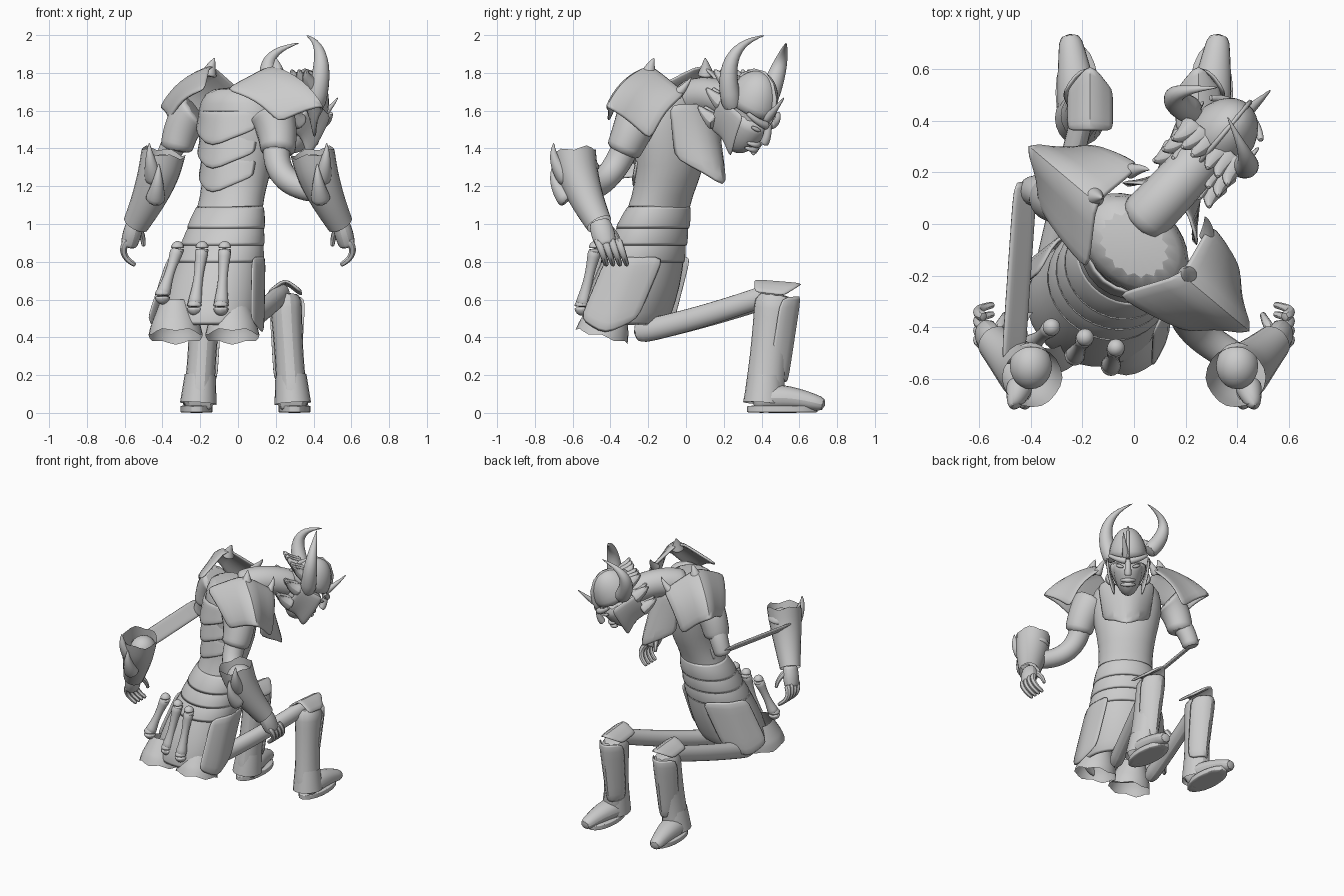
import bpy, bmesh
from math import sin, cos, pi, radians
from mathutils import Matrix, Vector

if "Cube" in bpy.data.objects:
    bpy.data.objects.remove(bpy.data.objects["Cube"])

shade = (0.6, 0.6, 0.6, 1)
grey = bpy.data.materials.new("plain grey")
grey.use_nodes = True
grey.diffuse_color = shade
grey.node_tree.nodes["Principled BSDF"].inputs["Base Color"].default_value = shade


def mix(a, b, t):
    return a + (b - a) * t


def body(z):
    """Frame of the leaning, twisting trunk at a height."""
    drop = max(0, 1.3 - z)
    place = Matrix.Translation((-drop / 5, -.08 - .3 * drop, 0))
    return place @ Matrix.Rotation(radians(18 * drop - 40), 4, 'Z')


SAME = Matrix.Identity(4)
FLIP = Matrix.Scale(-1, 4, (1, 0, 0))
SIDES = (SAME, FLIP)
LEGS = (SAME, Matrix.Translation((.08, 0, 0)) @ FLIP)
CHEST, HIPS = body(1.4), body(.6)
HEAD = (Matrix.Translation((.33, .33, 1.6)) @ Matrix.Rotation(radians(-40), 4, 'Z')
        @ Matrix.Rotation(radians(-30), 4, 'X'))


def skin(name, rows, closed, caps=False, frame=SAME, thick=0):
    """Join rows of points into a smooth surface."""
    bm = bmesh.new()
    grid = [[bm.verts.new(frame @ Vector(p)) for p in row] for row in rows]
    for a, b in zip(grid, grid[1:]):
        for i in range(0 if closed else 1, len(a)):
            bm.faces.new((a[i - 1], a[i], b[i], b[i - 1]))
    if caps:
        bm.faces.new(grid[0])
        bm.faces.new(grid[-1])
    bmesh.ops.recalc_face_normals(bm, faces=bm.faces)
    mesh = bpy.data.meshes.new(name)
    bm.to_mesh(mesh)
    bm.free()
    mesh.materials.append(grey)
    ob = bpy.data.objects.new(name, mesh)
    bpy.context.collection.objects.link(ob)
    if thick:
        shell = ob.modifiers.new("thickness", 'SOLIDIFY')
        shell.thickness, shell.offset = thick, 0
    ob.modifiers.new("smooth", 'SUBSURF').levels = 1
    ob.modifiers["smooth"].render_levels = 1
    bpy.ops.object.select_all(action='DESELECT')
    ob.select_set(True)
    bpy.context.view_layer.objects.active = ob
    bpy.ops.object.shade_smooth_by_angle(angle=radians(40))


def sheet(name, rule, frame=SAME, thick=.02, half=2):
    """Bent plate: the rule maps s across and t along to a point."""
    rows = [[rule(s / half, t / 4) for s in range(-half, half + 1)] for t in range(5)]
    skin(name, rows, closed=False, frame=frame, thick=thick)


def trunk(name, rings, caps=True, thick=0, n=16):
    """Rings of height, half width and half depth around the trunk."""
    turns = [2 * pi * i / n for i in range(n)]
    rows = [[body(z) @ Vector((w * cos(a), d * sin(a), z)) for a in turns] for z, w, d in rings]
    skin(name, rows, closed=True, caps=caps, thick=thick)


def dome(name, width, depth, height, frame, n=12):
    """Half ellipsoid rising or hanging from the frame's origin."""
    turns = [2 * pi * i / n for i in range(n)]
    rows = []
    for k in range(6):
        a = k * pi / 11
        rows.append([(width * cos(a) * cos(b), depth * cos(a) * sin(b), height * sin(a)) for b in turns])
    skin(name, rows, closed=True, caps=True, frame=frame)


def limb(name, path, radius, tip=1, swell=0, flat=1, frame=SAME, caps=True, ragged=0, n=10):
    """Tapering tube along the bezier curve of a few control points."""
    def at(t):
        pts = [Vector(p) for p in path]
        while len(pts) > 1:
            pts = [a.lerp(b, t) for a, b in zip(pts, pts[1:])]
        return pts[0]
    rows, steps, u = [], 7, None
    for k in range(steps + 1):
        t = k / steps
        d = (at(t + .01) - at(t - .01)).normalized()
        if u is None:
            u = d.cross((0, 0, 1) if abs(d.z) < .9 else (0, 1, 0))
        u = (u - d * u.dot(d)).normalized()
        v = u.cross(d)
        r = radius * mix(1, tip, t) * (1 + swell * sin(pi * t))
        jag = ragged if k == 0 else 0
        rows.append([at(t) - d * jag * (i % 2) + r * (u * flat * cos(2 * pi * i / n) + v * sin(2 * pi * i / n))
                     for i in range(n)])
    skin(name, rows, closed=True, caps=caps, frame=frame)


# trunk, neck and skirt
trunk("torso", [(.8, .22, .18), (1, .2, .16), (1.15, .18, .15), (1.3, .2, .17),
                (1.5, .25, .18), (1.65, .24, .17), (1.73, .16, .13)])
limb("neck", [(.02, 0, 1.65), (.14, .12, 1.72), (.28, .28, 1.62)], .11, tip=.9)
trunk("skirt", [(.46, .26, .22), (.6, .26, .23), (.75, .24, .22), (.95, .21, .17)], caps=False, thick=.02)

# waist faulds, each flaring over the next
for k in range(3):
    z, w = 1.1 - k * .09, .19 + k * .015
    trunk("waist_fauld", [(z - .13, w + .03, w), (z, w, w - .04)], caps=False, thick=.015)

# ragged cuffs at the skirt hem
for x in (-.33, -.03):
    limb("hem_cuff", [(x, -.44, .43), (x, -.4, .58)], .15, tip=.6, caps=False, ragged=.05, n=12)

# breastplate with a centre ridge and pointed lower edge
sheet("breastplate", lambda s, t: (.2 * s * (1 - t / 5), .15 + (.1 + t / 8) * (1 - s * s),
                                   1.64 - t * (.46 - .16 * abs(s))), CHEST)

# overlapping chevron plates down the back
for k in range(4):
    sheet("back_plate", lambda s, t: ((.21 - k * .01) * s, -.19 + s * s / 8 - .03 * t,
                                      1.6 - k / 8 - t * (.2 - abs(s) / 10)), CHEST)

# side tassets with a pointed hem
for side in SIDES:
    sheet("tasset", lambda s, t: (.25 + .06 * t - max(s, 0) / 10, .13 + .15 * s - .13 * t,
                                  .83 - t * (.42 - abs(s) / 12)), HIPS @ side)

# bones hanging from the belt
for x, y, lean, low in ((-.32, -.4, -.08, .62), (-.19, -.44, -.04, .56), (-.07, -.48, -.02, .56)):
    top, end = Vector((x, y, .87)), Vector((x + lean, y - .07, low))
    limb("hanging_bone", [top, end], .042, tip=1.1, swell=-.4)
    for p, size in ((top, .04), (end, .046)):
        for up in (size, -size):
            dome("bone_knuckle", size, size, up, Matrix.Translation(p), n=8)


def pauldron(s, t):
    """Domed shoulder plate with a raised crest and an outer point."""
    front, back, bulge = max(s, 0), max(-s, 0), .03 * sin(pi * t)
    lat = mix(.21 - .04 * front - .15 * back, .6 - .22 * abs(s) ** .6, t)
    z = mix(1.85 - .16 * front - .14 * back, 1.63 - .2 * front - .1 * back, t)
    return lat + bulge, .03 + s * mix(.23, .15, t) * (1 + bulge), z + bulge


for side in SIDES:
    sheet("pauldron", pauldron, CHEST @ side, thick=.025, half=3)
    limb("crest_spike", [(.24, .04, 1.78), (.23, .05, 1.84), (.21, .06, 1.88)], .05, tip=.05, frame=CHEST @ side)
    limb("corner_spike", [(.2, .2, 1.68), (.17, .25, 1.73), (.14, .26, 1.78)], .035, tip=.05, frame=CHEST @ side)

# arms, one bent forward and one stretched far back
limb("left_sleeve", [(.17, -.24, 1.6), (.22, -.28, 1.5), (.21, -.34, 1.37)], .13, tip=.75)
limb("left_arm", [(.21, -.3, 1.45), (.16, -.4, 1.2), (.43, -.54, 1.17)], .08, tip=.8)
limb("right_sleeve", [(-.22, .08, 1.6), (-.3, .1, 1.55), (-.33, .1, 1.38)], .12, tip=.75)
limb("right_arm", [(-.32, .1, 1.45), (-.36, .13, 1.4), (-.4, .13, 1.28)], .075, tip=.8)
sheet("right_forearm", lambda s, t: (-.42 - t / 20 - .045 * s, .17 - .72 * t, 1.33 - t / 15 + .04 * s))

# gauntlets and hands
for side in SIDES:
    limb("gauntlet_cuff", [(.4, -.59, 1.35), (.43, -.57, 1.2), (.54, -.46, 1)], .125, tip=.6, swell=.06,
         frame=side, caps=False, ragged=.06)
    dome("elbow_guard", .09, .1, .09, side @ Matrix.Translation((.4, -.55, 1.28)))
    for x, z in ((.47, 1.43), (.42, 1.32)):
        limb("gauntlet_spike", [(.44, -.62, z - .2), (x, -.72, z - .1), (x, -.7, z)], .06, tip=.05, frame=side)
    limb("palm", [(.54, -.46, 1.02), (.58, -.42, .88)], .055, swell=.2, flat=.8, frame=side)
    for k in range(4):
        y = k * .036 - .47
        limb("finger", [(.58, y, .92), (.65, y + .03, .84), (.54, y + .05, .78)], .026, tip=.6, frame=side, n=6)
    limb("thumb", [(.53, -.41, .98), (.5, -.36, .94), (.5, -.35, .88)], .025, tip=.5, frame=side, n=6)

# lower legs, the second mirrored about the gap between them
for side in LEGS:
    limb("boot_shaft", [(.29, .41, .04), (.27, .43, .3), (.25, .48, .64)], .115, tip=1.05, swell=-.12, flat=.78,
         frame=side)
    limb("boot_ankle_trim", [(.29, .41, .05), (.28, .42, .2)], .115, tip=.85, flat=.9, frame=side, caps=False)
    limb("boot_foot", [(.28, .35, .06), (.3, .5, .11), (.33, .74, .04)], .075, tip=.5, swell=.25, flat=1.15,
         frame=side)
    limb("boot_sole", [(.3, .51, 0), (.3, .51, .04)], .2, flat=.45, frame=side)
    sheet("shin_guard", lambda s, t: (.26 + s * (.1 - .03 * t), .61 - s * s / 9 - .07 * t, .62 - .46 * t), side)
    sheet("knee_guard", lambda s, t: (.25 + .09 * s, .36 + t * (.27 - abs(s) / 9),
                                      .71 - .07 * abs(s) - .02 * t), side)

# thin stretched thighs
limb("left_thigh", [(-.06, -.28, .42), (.1, .1, .5), (.25, .5, .65)], .065, tip=.9, flat=.8)
limb("right_thigh", [(-.36, -.28, .42), (-.28, .1, .5), (-.18, .5, .63)], .065, tip=.9, flat=.8)

# head with a pointed, ridged helmet
dome("helmet", .14, .165, .23, HEAD)
dome("helmet_back", .135, .13, -.2, HEAD @ Matrix.Translation((0, -.03, 0)))
dome("face", .11, .14, -.24, HEAD @ Matrix.Translation((0, .02, 0)))
sheet("helmet_ridge", lambda s, t: (0, mix(.1, .28 - abs(s) / 10, t) * sin(1.6 * s),
                                    mix(.1, .28 - abs(s) / 10, t) * cos(1.6 * s)), HEAD)
limb("nose", [(0, .15, .01), (0, .19, -.05), (0, .18, -.1)], .02, tip=1.3, frame=HEAD)
for z in (-.13, -.16):
    limb("lip", [(-.05, .11, z), (0, .17, z), (.05, .11, z)], .008, swell=1, frame=HEAD)
for side in SIDES:
    limb("brow", [(.01, .16, 0), (.08, .16, .01), (.13, .09, .04)], .025, tip=.5, frame=HEAD @ side)
    limb("eye", [(.03, .15, -.04), (.08, .12, -.03)], .006, swell=1, frame=HEAD @ side)
    sheet("cheek_guard", lambda s, t: (.14 - t * t / 20, s / 10 - .01, .02 - t * (.2 + max(s, 0) / 15)),
          HEAD @ side)
    # spiky mane behind the helmet
    for k in range(9):
        x, z = .03 + .04 * (k % 3), .1 - k // 3 / 9
        limb("mane_spike", [(x, -.08, z), (x, -.17, z), (1.3 * x, -.21, z + .03)], .06, tip=.15,
             frame=HEAD @ side, n=6)

# horns and the spike beside the face
limb("left_horn", [(.4, .25, 1.6), (.5, .15, 1.95), (.36, .42, 2)], .06, tip=.04, swell=.25)
limb("right_horn", [(.24, .43, 1.65), (.03, .52, 1.9), (.33, .53, 1.96)], .06, tip=.04, swell=.25)
limb("face_spike", [(.42, .42, 1.55), (.48, .47, 1.6), (.53, .52, 1.67)], .03, tip=.1)
